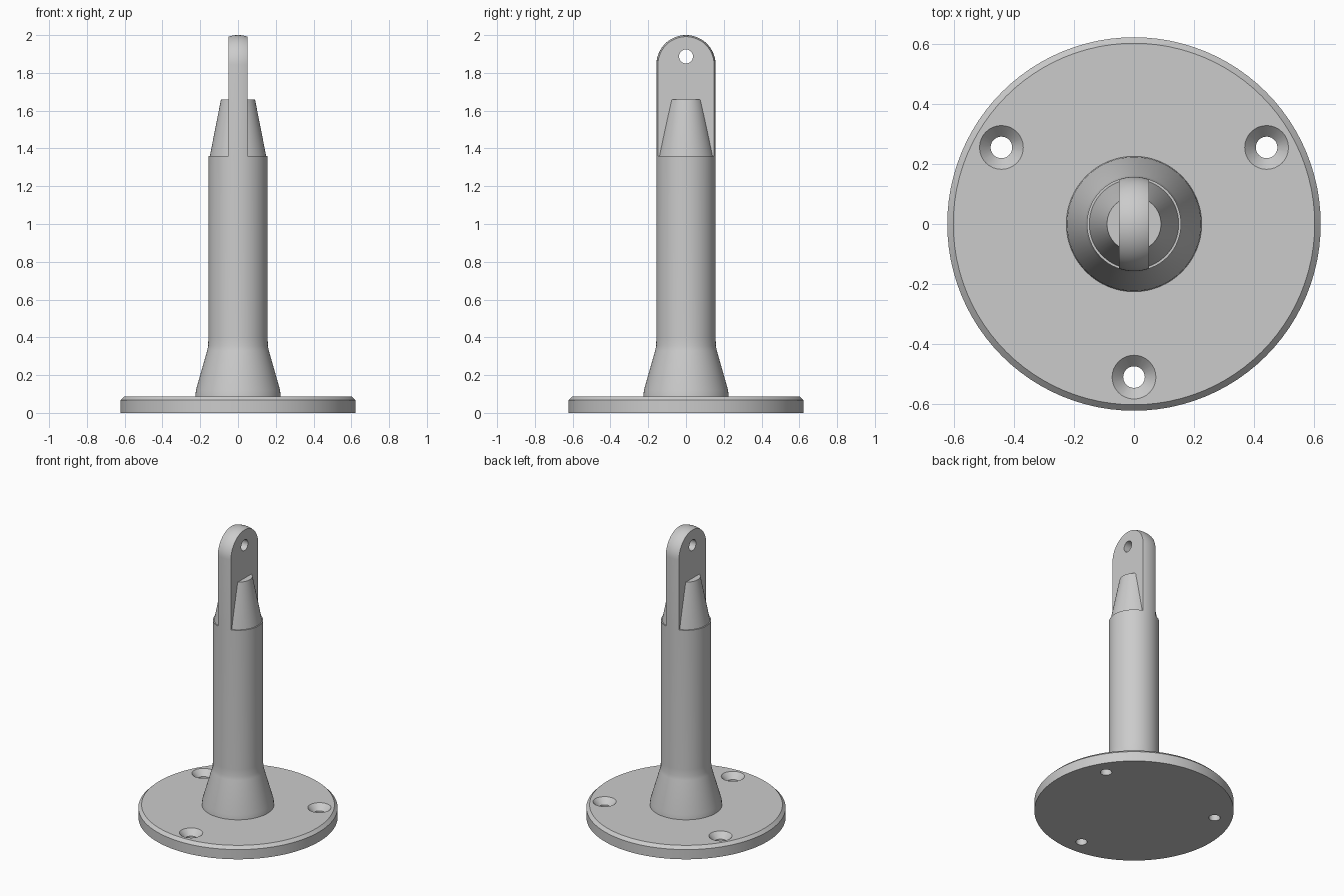
import bpy, bmesh, math
from mathutils import Vector

cube = bpy.data.objects.get("Cube")
if cube:
    bpy.data.objects.remove(cube, do_unlink=True)

grey = bpy.data.materials.new("plain grey")
grey.use_nodes = True
COLOUR = (0.6, 0.6, 0.6, 1)
grey.diffuse_color = COLOUR
grey.node_tree.nodes["Principled BSDF"].inputs["Base Color"].default_value = COLOUR


def lathe_mesh(profile, segments=64):
    """Spin a closed (radius, z) profile around the z axis."""
    bm = bmesh.new()
    verts = [bm.verts.new((r, 0, z)) for r, z in profile]
    edges = [bm.edges.new(pair) for pair in zip(verts, verts[1:])]
    bmesh.ops.spin(bm, geom=verts + edges, cent=(0, 0, 0), axis=(0, 0, 1),
                   angle=math.tau, steps=segments, use_duplicate=False)
    bmesh.ops.remove_doubles(bm, verts=bm.verts[:], dist=0.0001)
    bmesh.ops.recalc_face_normals(bm, faces=bm.faces[:])
    return bm


def add_object(name, bm, location=(0, 0, 0)):
    mesh = bpy.data.meshes.new(name)
    bm.to_mesh(mesh)
    bm.free()
    obj = bpy.data.objects.new(name, mesh)
    obj.location = location
    mesh.materials.append(grey)
    bpy.context.collection.objects.link(obj)
    return obj


def activate(obj):
    bpy.ops.object.select_all(action='DESELECT')
    obj.select_set(True)
    bpy.context.view_layer.objects.active = obj


def cut(obj, cutter):
    bpy.context.view_layer.update()
    activate(obj)
    mod = obj.modifiers.new("cut", 'BOOLEAN')
    mod.operation = 'DIFFERENCE'
    mod.solver = 'EXACT'
    mod.object = cutter
    bpy.ops.object.modifier_apply(modifier=mod.name)
    bpy.data.objects.remove(cutter, do_unlink=True)


# Round base with a chamfered rim
BASE_TOP = 0.087
base = add_object("base_plate", lathe_mesh(
    [(0, 0), (0.622, 0), (0.622, 0.067), (0.602, BASE_TOP), (0, BASE_TOP)], 96))

# Three countersunk screw holes
for angle in (30, 150, 270):
    a = math.radians(angle)
    cutter = add_object("screw_hole_cutter", lathe_mesh(
        [(0, -0.05), (0.036, -0.05), (0.036, 0.048), (0.073, BASE_TOP),
         (0.073, 0.12), (0, 0.12)], 32),
        (0.51 * math.cos(a), 0.51 * math.sin(a), 0))
    cut(base, cutter)

# Column with flared foot, and the tapered cheeks above it
R = 0.157
SHOULDER = 1.36
column = add_object("column", lathe_mesh(
    [(0, 0.08), (0.226, 0.08), (0.223, 0.12), (0.163, 0.33), (0.158, 0.355),
     (R, 0.40), (R, SHOULDER), (0, SHOULDER)]))
cheeks = add_object("tapered_cheeks", lathe_mesh(
    [(0, 1.35), (0.15, 1.35), (0.149, SHOULDER), (0.09, 1.66), (0, 1.66)]))

# Flat lug: a round-topped rod sliced to a slab
profile = [(0, SHOULDER), (R, SHOULDER)]
for i in range(17):
    t = math.pi / 2 * i / 16
    profile.append((R * math.cos(t) if i < 16 else 0, 2 - R + R * math.sin(t)))
bm = lathe_mesh(profile)
for side in (-1, 1):
    geom = bm.verts[:] + bm.edges[:] + bm.faces[:]
    result = bmesh.ops.bisect_plane(bm, geom=geom, plane_co=(side * 0.05, 0, 0),
                                    plane_no=(side, 0, 0), clear_outer=True)
    rim = [e for e in result["geom_cut"] if isinstance(e, bmesh.types.BMEdge)]
    bmesh.ops.contextual_create(bm, geom=rim)
bmesh.ops.recalc_face_normals(bm, faces=bm.faces[:])
lug = add_object("lug", bm)

# Pin hole through the lug
bm = bmesh.new()
bmesh.ops.create_cone(bm, cap_ends=True, segments=32, radius1=0.037,
                      radius2=0.037, depth=0.4)
pin = add_object("pin_hole_cutter", bm, Vector((0, 0, 1.887)))
pin.rotation_euler.y = math.pi / 2
cut(lug, pin)

# Smooth round surfaces, crisp edges
for obj in (base, column, cheeks, lug):
    activate(obj)
    bpy.ops.object.shade_smooth_by_angle(angle=math.radians(30))
